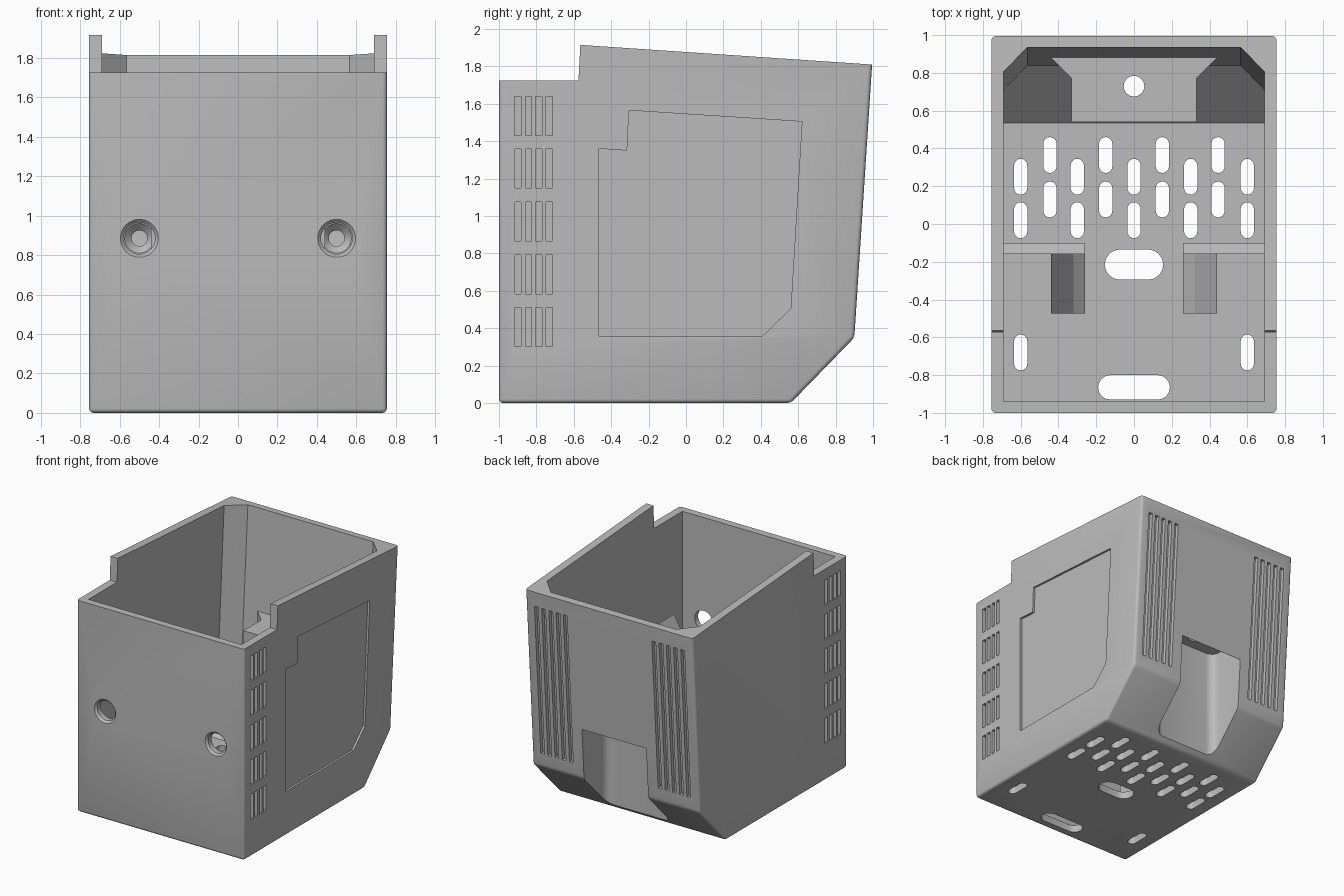
import bpy, bmesh, math
from mathutils import Vector, Matrix

if "Cube" in bpy.data.objects:
    bpy.data.objects.remove(bpy.data.objects["Cube"])

grey = bpy.data.materials.new("plain grey")
grey.diffuse_color = (0.5, 0.5, 0.5, 1)
grey.use_nodes = True
grey.node_tree.nodes["Principled BSDF"].inputs["Base Color"].default_value = grey.diffuse_color


def make(name, bm):
    """Turn a bmesh into a named object."""
    bmesh.ops.recalc_face_normals(bm, faces=bm.faces)
    me = bpy.data.meshes.new(name)
    bm.to_mesh(me)
    bm.free()
    ob = bpy.data.objects.new(name, me)
    bpy.context.collection.objects.link(ob)
    me.materials.append(grey)
    return ob


def prism(bm, pts, vec):
    """Extrude a closed 3D outline along a vector."""
    lo = [bm.verts.new(p) for p in pts]
    hi = [bm.verts.new(Vector(p) + Vector(vec)) for p in pts]
    n = len(pts)
    bm.faces.new(lo)
    bm.faces.new(hi[::-1])
    for i in range(n):
        bm.faces.new((lo[i], lo[(i + 1) % n], hi[(i + 1) % n], hi[i]))


def side_prism(bm, yz, x0, x1):
    prism(bm, [(x0, y, z) for y, z in yz], (x1 - x0, 0, 0))


def plan_prism(bm, xy, z0, z1):
    prism(bm, [(x, y, z0) for x, y in xy], (0, 0, z1 - z0))


def cone(bm, pos, r0, r1, y0, y1):
    """Round cutter along y, radius r0 at y0 and r1 at y1."""
    m = Matrix.Translation((pos[0], (y0 + y1) / 2, pos[1])) @ Matrix.Rotation(-math.pi / 2, 4, 'X')
    bmesh.ops.create_cone(bm, cap_ends=True, segments=32, radius1=r0, radius2=r1,
                          depth=y1 - y0, matrix=m)


def stadium(cx, cy, w, h, n=8):
    """Outline of a round-ended slot."""
    r, pts = min(w, h) / 2, []
    dx, dy = w / 2 - r, h / 2 - r
    start = 0 if h > w else -math.pi / 2
    for half in range(2):
        s = 1 if half == 0 else -1
        for i in range(n + 1):
            a = start + half * math.pi + math.pi * i / n
            pts.append((cx + s * dx + r * math.cos(a), cy + s * dy + r * math.sin(a)))
    return pts


def apply_mod(ob, kind, **props):
    mod = ob.modifiers.new(kind.lower(), kind)
    for k, v in props.items():
        setattr(mod, k, v)
    bpy.context.view_layer.objects.active = ob
    bpy.ops.object.modifier_apply(modifier=mod.name)


def cut(ob, cutter):
    apply_mod(ob, 'BOOLEAN', operation='DIFFERENCE', solver='EXACT', object=cutter)
    bpy.data.objects.remove(cutter)


def smooth(ob):
    bpy.ops.object.select_all(action='DESELECT')
    ob.select_set(True)
    bpy.context.view_layer.objects.active = ob
    bpy.ops.object.shade_smooth_by_angle(angle=math.radians(32))


# Outer housing with soft edges below the rim
bm = bmesh.new()
side_prism(bm, [(-1, 0), (.56, 0), (.9, .35), (.995, 1.81), (-.565, 1.915),
                (-.575, 1.725), (-1, 1.725)], -.755, .755)
edges = [e for e in bm.edges if min(v.co.z for v in e.verts) < 1.7]
bmesh.ops.bevel(bm, geom=edges, offset=.022, segments=3, profile=.5, affect='EDGES')
housing = make("housing", bm)

# Inner cavity with sloped rear floor and chamfered rear corners
bm = bmesh.new()
for s in (-1, 1):
    for p in [(.69, -.94, .06), (.69, .535, .06), (.69, .71, .237), (.565, .84, .37),
              (.69, -.94, 2.1), (.69, .823, 2.1), (.565, .953, 2.1)]:
        bm.verts.new((s * p[0], p[1], p[2]))
res = bmesh.ops.convex_hull(bm, input=bm.verts)
bmesh.ops.dissolve_limit(bm, angle_limit=.01, verts=bm.verts, edges=bm.edges)
cavity = make("cavity_cutter", bm)

# Solid block inside that wraps the rear recess
bm = bmesh.new()
plan_prism(bm, [(-.33, .54), (.33, .54), (.33, .77), (.56, 1), (-.56, 1), (-.33, .77)], -.1, 1.0)
cut(cavity, make("boss_cutter", bm))
cut(housing, cavity)

# Rear recess with sloping lip and rounded inner corners
bm = bmesh.new()
side_prism(bm, [(.6, -.1), (.6, .94), (.79, .94), (.925, .765), (1.1, .765), (1.1, -.1)], -.29, .29)
edges = [e for e in bm.edges if all(abs(v.co.y - .6) < .001 for v in e.verts)
         and abs(e.verts[0].co.x - e.verts[1].co.x) < .001]
bmesh.ops.bevel(bm, geom=edges, offset=.07, segments=5, profile=.5, affect='EDGES')
cut(housing, make("recess_cutter", bm))

# Floor slots and the cable hole above the recess
bm = bmesh.new()
slots = [(0, .25), (0, .02)]
for s in (-1, 1):
    slots += [(s * x, y) for x, ys in ((.6, (.25, .02, -.68)), (.445, (.365, .13)),
                                       (.3, (.25, .02)), (.15, (.365, .13))) for y in ys]
for x, y in slots:
    plan_prism(bm, stadium(x, y, .07, .19), -.1, .2)
plan_prism(bm, stadium(0, -.215, .31, .16), -.1, .2)
plan_prism(bm, stadium(0, -.865, .38, .13), -.1, .2)
plan_prism(bm, stadium(0, .73, .11, .1101), .9, 1.1)
cut(housing, make("slot_cutter", bm))

# Side vents on both sides, and the shallow panel on the right side
bm = bmesh.new()
for s in (-1, 1):
    for y in (-.898, -.842, -.787, -.732):
        for z in (.407, .687, .97, 1.255, 1.535):
            side_prism(bm, [(y - .017, z - .104), (y + .017, z - .104),
                            (y + .017, z + .104), (y - .017, z + .104)], s * .725, s * .8)
side_prism(bm, [(-.465, .36), (.41, .36), (.56, .505), (.62, 1.505), (-.305, 1.565),
                (-.315, 1.35), (-.465, 1.36)], .738, .8)
cut(housing, make("vent_cutter", bm))

# Long rear grooves following the leaning back wall
bm = bmesh.new()
lean = .095 / 1.46
for s in (-1, 1):
    for i in range(5):
        x = s * (.40 + .065 * i)
        yz = [(.9 + (z - .35) * lean + d, z) for z, d in
              ((.46, -.03), (.46, .05), (1.69, .05), (1.69, -.03))]
        side_prism(bm, yz, x - .017, x + .017)
cut(housing, make("groove_cutter", bm))

# Front access holes with a small countersink
for tool in (((.08, .08, -1.1, -.9)), ((.106, .08, -1.01, -.984))):
    bm = bmesh.new()
    for x in (-.5, .5):
        cone(bm, (x, .885), *tool)
    cut(housing, make("hole_cutter", bm))
smooth(housing)

# Inner mounting brackets: a screw plate and a sloped rib on each side
for s, side in ((-1, "left"), (1, "right")):
    bm = bmesh.new()
    side_prism(bm, [(-.16, .05), (-.1, .05), (-.1, 1.08), (-.16, 1.14)], s * .26, s * .7)
    plate = make(side + "_screw_plate", bm)
    for tool in ((.04, .04, -.3, 0), (.085, .04, -.17, -.125)):
        bm = bmesh.new()
        cone(bm, (s * .5, .885), *tool)
        cut(plate, make("screw_cutter", bm))
    smooth(plate)
    bm = bmesh.new()
    prism(bm, [(s * x, -.475, z) for x, z in ((.26, .05), (.26, .86), (.32, .92), (.44, 1.13),
                                              (.44, .05))], (0, .32, 0))
    make(side + "_rib", bm)
